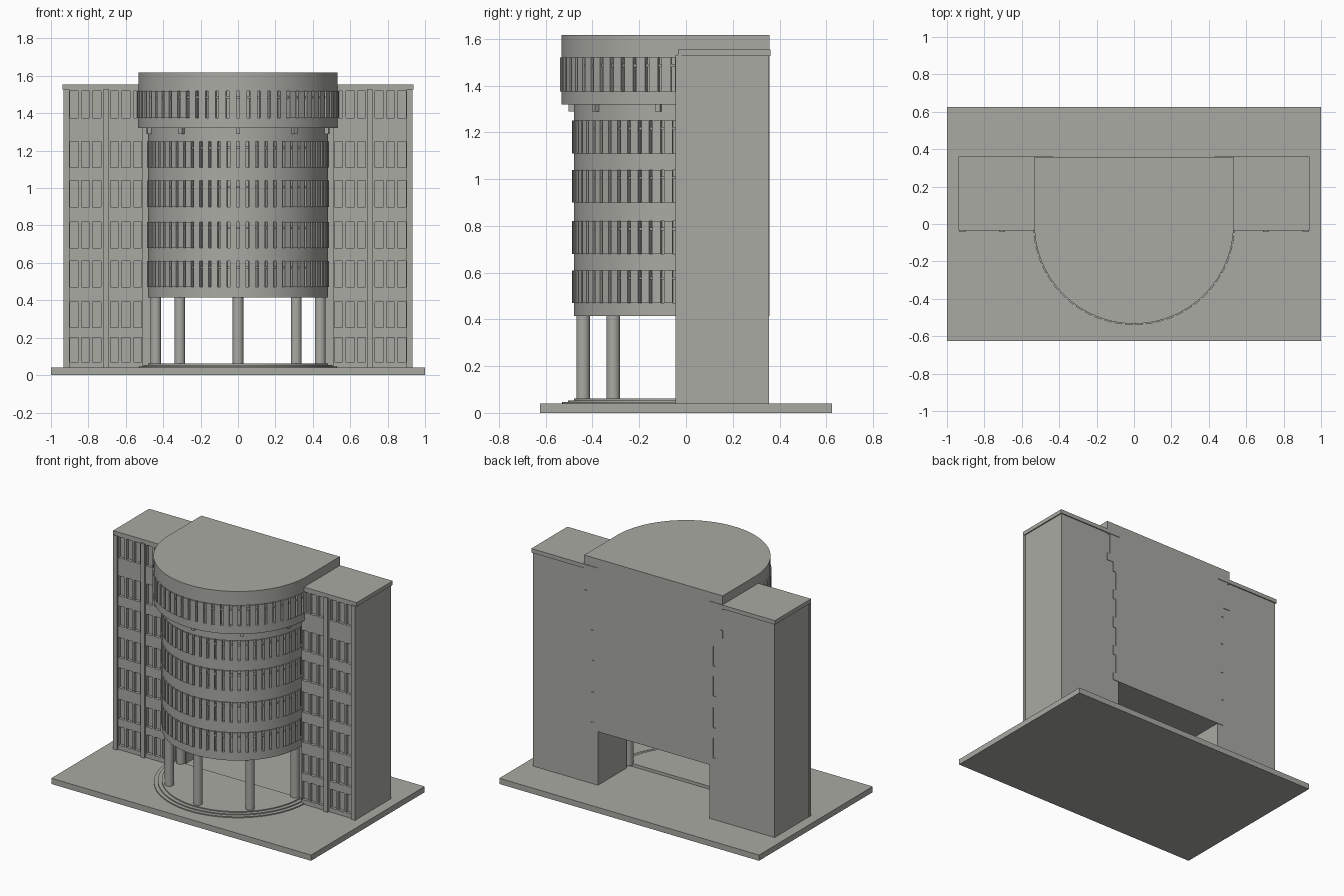
import bpy, bmesh, math

if "Cube" in bpy.data.objects:
    bpy.data.objects.remove(bpy.data.objects["Cube"])

# One stone colour for the whole building
stone = bpy.data.materials.new("warm_grey_stone")
stone.diffuse_color = (0.40, 0.40, 0.37, 1)
stone.use_nodes = True
stone.node_tree.nodes["Principled BSDF"].inputs["Base Color"].default_value = stone.diffuse_color


def finish(name, bm, smooth=False):
    bmesh.ops.recalc_face_normals(bm, faces=bm.faces)
    mesh = bpy.data.meshes.new(name)
    bm.to_mesh(mesh)
    bm.free()
    mesh.materials.append(stone)
    ob = bpy.data.objects.new(name, mesh)
    bpy.context.collection.objects.link(ob)
    if smooth:
        bpy.ops.object.select_all(action='DESELECT')
        ob.select_set(True)
        bpy.context.view_layer.objects.active = ob
        bpy.ops.object.shade_smooth_by_angle(angle=math.radians(30))
    return ob


def prism(bm, outline, z0, z1):
    """Closed vertical extrusion of an xy outline."""
    low = [bm.verts.new((x, y, z0)) for x, y in outline]
    high = [bm.verts.new((x, y, z1)) for x, y in outline]
    bm.faces.new(low[::-1])
    bm.faces.new(high)
    n = len(outline)
    for i in range(n):
        j = (i + 1) % n
        bm.faces.new((low[i], low[j], high[j], high[i]))


def box(bm, x0, x1, y0, y1, z0, z1):
    prism(bm, [(x0, y0), (x1, y0), (x1, y1), (x0, y1)], z0, z1)


def polar(r, deg):
    a = math.radians(deg)
    return r * math.sin(a), -r * math.cos(a)


def d_shape(r, back, n=72):
    """Half circle to the front, straight sides to the back."""
    pts = [polar(r, -90 + 180 * i / n) for i in range(n + 1)]
    return pts + ([(r, back), (-r, back)] if back > 0 else [])


def sector(bm, r0, r1, a0, a1, z0, z1, n=2):
    """Curved block between two radii."""
    angles = [a0 + (a1 - a0) * i / n for i in range(n + 1)]
    prism(bm, [polar(r1, a) for a in angles] + [polar(r0, a) for a in angles[::-1]], z0, z1)


# Ground slab
bm = bmesh.new()
box(bm, -1, 1, -0.625, 0.625, 0, 0.04)
finish("ground_slab", bm)

# Round entrance steps
bm = bmesh.new()
for r, top in ((0.53, 0.047), (0.505, 0.054), (0.48, 0.061)):
    prism(bm, d_shape(r, 0), 0.04, top)
finish("entrance_steps", bm, True)

# Columns under the drum
bm = bmesh.new()
for deg in (-90, -45, 0, 45, 90):
    cx, cy = polar(0.44, deg)
    prism(bm, [(cx + 0.029 * math.cos(k * math.pi / 12), cy + 0.029 * math.sin(k * math.pi / 12))
               for k in range(24)], 0.05, 0.42)
finish("columns", bm, True)

# Window rows, bottom to top
rows = [(0.07, 0.20), (0.255, 0.39), (0.47, 0.61), (0.68, 0.82), (0.90, 1.04), (1.11, 1.25), (1.375, 1.52)]
BACK = 0.358


def drum(name, r, z0, z1, bands):
    # Solid rings alternate with set back window bands
    edges = [z0] + [z for band in bands for z in band] + [z1]
    body = bmesh.new()
    for i in range(len(edges) - 1):
        prism(body, d_shape(r if i % 2 == 0 else r - 0.022, BACK), edges[i], edges[i + 1])
    finish(name, body, True)
    # Curved window panels and the rail between them
    panels, rail = bmesh.new(), bmesh.new()
    for low, high in bands:
        for i in range(30):
            mid = -87 + 6 * i
            sector(panels, r - 0.03, r + 0.007, mid - 2.1, mid + 2.1, low, high)
        sector(rail, r - 0.03, r - 0.002, -90, 90, high - 0.04, high - 0.028, 72)
    finish(name + "_window_panels", panels, True)
    finish(name + "_window_rail", rail, True)


drum("drum", 0.48, 0.415, 1.33, rows[2:6])
drum("crown", 0.533, 1.32, 1.617, rows[6:])

# Brackets under the crown
bm = bmesh.new()
for deg in (-76, -38, 0, 38, 76):
    sector(bm, 0.47, 0.502, deg - 1.3, deg + 1.3, 1.29, 1.325)
finish("crown_brackets", bm)

# Wings: core, pierced front wall, pilasters and roof cap
for side, label in ((-1, "left"), (1, "right")):
    def wing_box(bm, x0, x1, *rest):
        box(bm, *sorted((side * x0, side * x1)), *rest)

    bm = bmesh.new()
    wing_box(bm, 0.43, 0.93, 0.04, 0.354, 0.04, 1.53)
    wing_box(bm, 0.51, 0.93, -0.01, 0.04, 0.04, 1.53)
    finish(label + "_wing", bm)

    bm = bmesh.new()
    starts = (0.515, 0.577, 0.638, 0.733, 0.793, 0.853)
    width = 0.045
    piers = [0.51] + [x for s in starts for x in (s, s + width)] + [0.93]
    for i in range(0, len(piers), 2):
        wing_box(bm, piers[i], piers[i + 1], -0.03, -0.01, 0.04, 1.53)
    levels = [0.04] + [z for row in rows for z in row] + [1.53]
    for s in starts:
        for i in range(0, len(levels), 2):
            wing_box(bm, s, s + width, -0.03, -0.01, levels[i], levels[i + 1])
    bmesh.ops.remove_doubles(bm, verts=bm.verts, dist=0.0001)
    finish(label + "_wing_window_wall", bm)

    bm = bmesh.new()
    for x in (0.69, 0.902):
        wing_box(bm, x, x + 0.03, -0.044, -0.02, 0.04, 1.53)
    finish(label + "_wing_pilasters", bm)

    bm = bmesh.new()
    wing_box(bm, 0.43, 0.938, -0.035, 0.362, 1.527, 1.555)
    finish(label + "_wing_roof_cap", bm)
